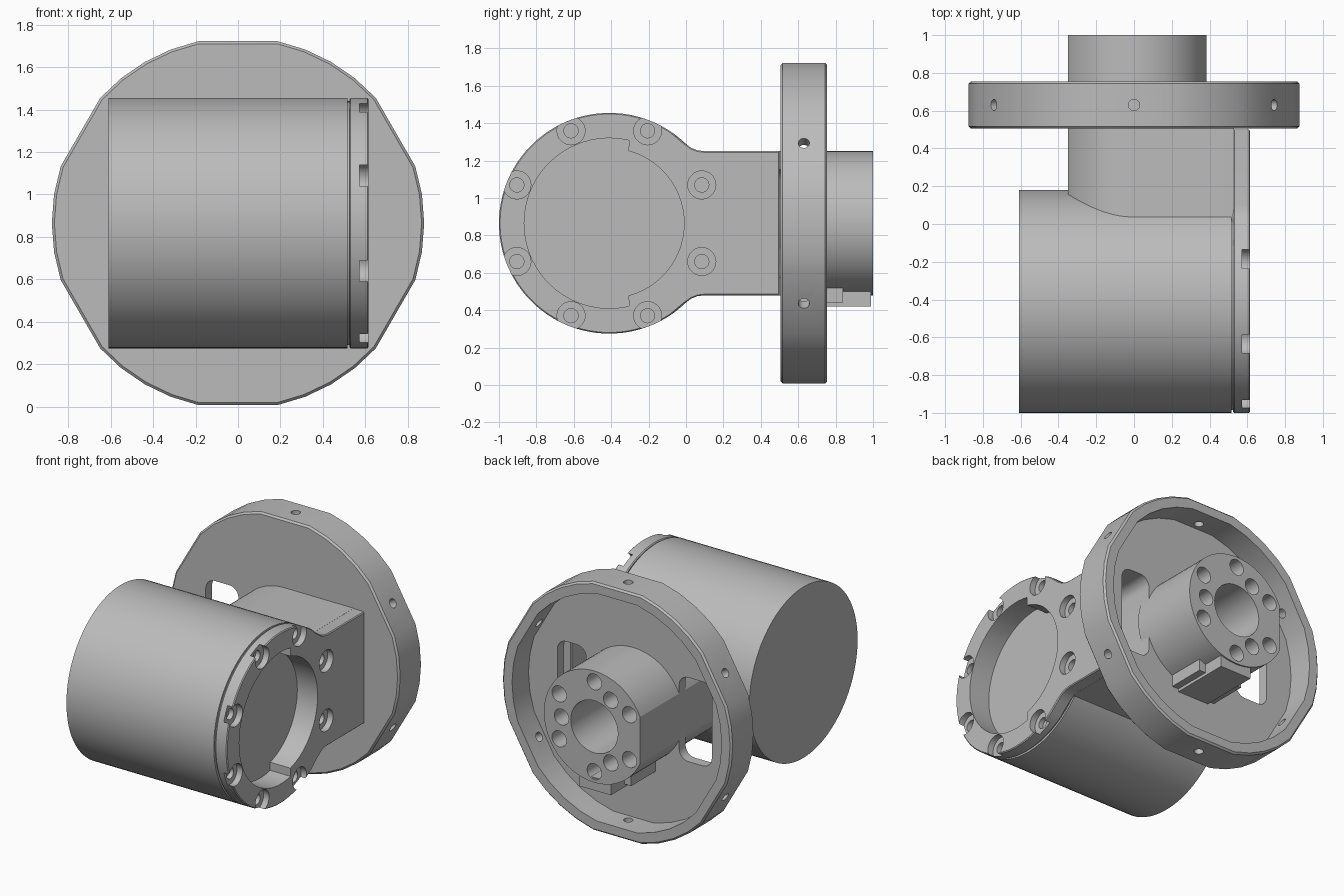
import bpy, bmesh
from math import sin, cos, radians, sqrt, atan2, degrees, pi

if "Cube" in bpy.data.objects:
    bpy.data.objects.remove(bpy.data.objects["Cube"], do_unlink=True)

grey = bpy.data.materials.new("machined_grey")
grey.use_nodes = True
tone = (0.5, 0.5, 0.5, 1)
grey.diffuse_color = tone
grey.node_tree.nodes["Principled BSDF"].inputs["Base Color"].default_value = tone

MID = 0.865            # height of both main axes
MOTOR_Y = -0.41        # motor axis
R_MOTOR, R_HUB = 0.59, 0.385


def arc(cx, cz, r, a0, a1, n):
    """Points on an arc, both ends included, angles in degrees."""
    return [(cx + r * cos(radians(a0 + (a1 - a0) * i / n)),
             cz + r * sin(radians(a0 + (a1 - a0) * i / n))) for i in range(n + 1)]


def circle(cx, cz, r, n=72):
    return arc(cx, cz, r, 0, 360, n)[:-1]


def rect(u0, u1, v0, v1):
    return [(u0, v0), (u1, v0), (u1, v1), (u0, v1)]


def rounded(u0, u1, v0, v1, r):
    return (arc(u1 - r, v1 - r, r, 0, 90, 6) + arc(u0 + r, v1 - r, r, 90, 180, 6)
            + arc(u0 + r, v0 + r, r, 180, 270, 6) + arc(u1 - r, v0 + r, r, 270, 360, 6))


def prism(name, pts, axis, a, b, bevel=0):
    """Extrude a profile along x (points are y,z) or y (points are x,z)."""
    bm = bmesh.new()
    place = (lambda u, v, w: (w, u, v)) if axis == "x" else (lambda u, v, w: (u, w, v))
    low = [bm.verts.new(place(u, v, a)) for u, v in pts]
    high = [bm.verts.new(place(u, v, b)) for u, v in pts]
    caps = [bm.faces.new(low), bm.faces.new(high[::-1])]
    for i in range(len(pts)):
        j = (i + 1) % len(pts)
        bm.faces.new((low[j], low[i], high[i], high[j]))
    bmesh.ops.recalc_face_normals(bm, faces=bm.faces[:])
    if bevel:
        edges = {e for f in caps for e in f.edges}
        bmesh.ops.bevel(bm, geom=list(edges), offset=bevel, segments=1, affect="EDGES")
    mesh = bpy.data.meshes.new(name)
    bm.to_mesh(mesh)
    bm.free()
    mesh.materials.append(grey)
    obj = bpy.data.objects.new(name, mesh)
    bpy.context.collection.objects.link(obj)
    return obj


def cut(obj, specs):
    """Subtract a list of prism specs (points, axis, start, end) from a part."""
    cutters = [prism("cutter", *s) for s in specs]
    carve(obj, cutters)


def carve(obj, cutters):
    for c in cutters:
        c.hide_render = True
        m = obj.modifiers.new("cut", "BOOLEAN")
        m.operation, m.solver, m.object = "DIFFERENCE", "EXACT", c
    bpy.context.view_layer.update()
    result = bpy.data.meshes.new_from_object(
        obj.evaluated_get(bpy.context.evaluated_depsgraph_get()))
    obj.modifiers.clear()
    obj.data = result
    for c in cutters:
        bpy.data.objects.remove(c, do_unlink=True)


def hex_round(radius, apothem):
    """Circle trimmed by six flats."""
    half = degrees(atan2(sqrt(radius ** 2 - apothem ** 2), apothem))
    pts = []
    for k in range(6):
        mid = 30 + 60 * k
        pts += arc(0, MID, radius, mid + half, mid + 60 - half, 4)
    return pts


# Stepped round pocket in the side of the motor housing
step = 0.105
big, small = 0.455, 0.4
a_big = degrees(pi / 2 - step / big)
a_small = degrees(pi / 2 - step / small)
pocket_pts = (arc(MOTOR_Y, MID, small, -a_small, a_small, 28)
              + arc(MOTOR_Y, MID, big, a_big, 360 - a_big, 40))
pocket = (pocket_pts, "x", 0.46, 0.7)

# Motor body and the groove behind its mounting plate
motor = prism("motor_body", circle(MOTOR_Y, MID, R_MOTOR, 96), "x", -0.61, 0.515)
cut(motor, [pocket])
neck = prism("motor_groove", circle(MOTOR_Y, MID, 0.575, 96), "x", 0.5, 0.53)
cut(neck, [pocket])

# Mounting plate: round head flaring into a straight tongue
flare = [(-0.01, 1.295), (0.03, 1.267), (0.06, 1.255), (0.1, 1.25), (0.5, 1.25)]
head = arc(MOTOR_Y, MID, R_MOTOR, 56, 304, 72)
plate_pts = head + [(y, 2 * MID - z) for y, z in flare] + flare[::-1]
plate = prism("mounting_plate", plate_pts, "x", 0.525, 0.615, 0.006)
screws = [(MOTOR_Y + 0.535 * cos(radians(22.5 + 45 * k)),
           MID + 0.535 * sin(radians(22.5 + 45 * k))) for k in range(8)]
cuts = [pocket]
for y, z in screws:
    cuts.append((circle(y, z, 0.075, 28), "x", 0.573, 0.7))
    cuts.append((circle(y, z, 0.038, 20), "x", 0.54, 0.7))
cut(plate, cuts)

# Openings shared by the arm, flange and hub
bore = (circle(0, MID, 0.18, 48), "y", 0.3, 1.2)
window_l = (rounded(0.36, 0.58, MID - 0.29, MID + 0.29, 0.07), "y", 0.3, 0.65)
window_r = (rounded(-0.6, -0.35, MID - 0.29, MID + 0.29, 0.07), "y", 0.45, 0.65)

# D-shaped hub outline with a flat on one side
flat = degrees(atan2(sqrt(R_HUB ** 2 - 0.35 ** 2), -0.35))
upper = arc(0, MID, R_HUB, 90, flat, 16)
lower = arc(0, MID, R_HUB, 360 - flat, 270, 16)

# Arm between motor and flange
arm = prism("arm", upper + lower + [(0.53, MID - R_HUB), (0.53, MID + R_HUB)], "y", 0, 0.505)
cut(arm, [bore, window_l])

# Dished flange with six flats, radial screw holes and two windows
flange = prism("flange", hex_round(0.877, 0.857), "y", 0.505, 0.755, 0.012)
cut(flange, [(hex_round(0.8, 0.785), "y", 0.575, 0.9), bore, window_l, window_r])
drills = []
for k in range(6):
    a = radians(30 + 60 * k)
    drill = prism("drill", circle(0.63, 0, 0.03, 20), "x", 0.7, 1)
    drill.rotation_euler = (0, -a, 0)
    drill.location = (0, 0, MID)
    drills.append(drill)
carve(flange, drills)

# Hub behind the flange with its bolt circles
hub = prism("hub", arc(0, MID, R_HUB, -90, 90, 32)[:-1] + upper + lower[:-1], "y", 0.5, 1)
bolts = [(0.31, 30 + 60 * k) for k in range(6)] + [(0.25, 120 * k) for k in range(3)]
cut(hub, [bore] + [(circle(r * cos(radians(a)), MID + r * sin(radians(a)), 0.055, 24),
                    "y", 0.75, 1.1) for r, a in bolts])

# Locating key under the hub
prism("hub_key", rect(-0.12, 0.12, 0.42, 0.51), "y", 0.57, 0.99)
prism("hub_key_shoulder", rect(-0.17, 0.17, 0.44, 0.53), "y", 0.57, 0.84)

# Smooth round walls, keep edges crisp
bpy.ops.object.select_all(action="DESELECT")
for o in bpy.context.collection.objects:
    if o.type == "MESH" and o.data.materials and o.data.materials[0] == grey:
        o.select_set(True)
        bpy.context.view_layer.objects.active = o
bpy.ops.object.shade_smooth_by_angle(angle=radians(25))
